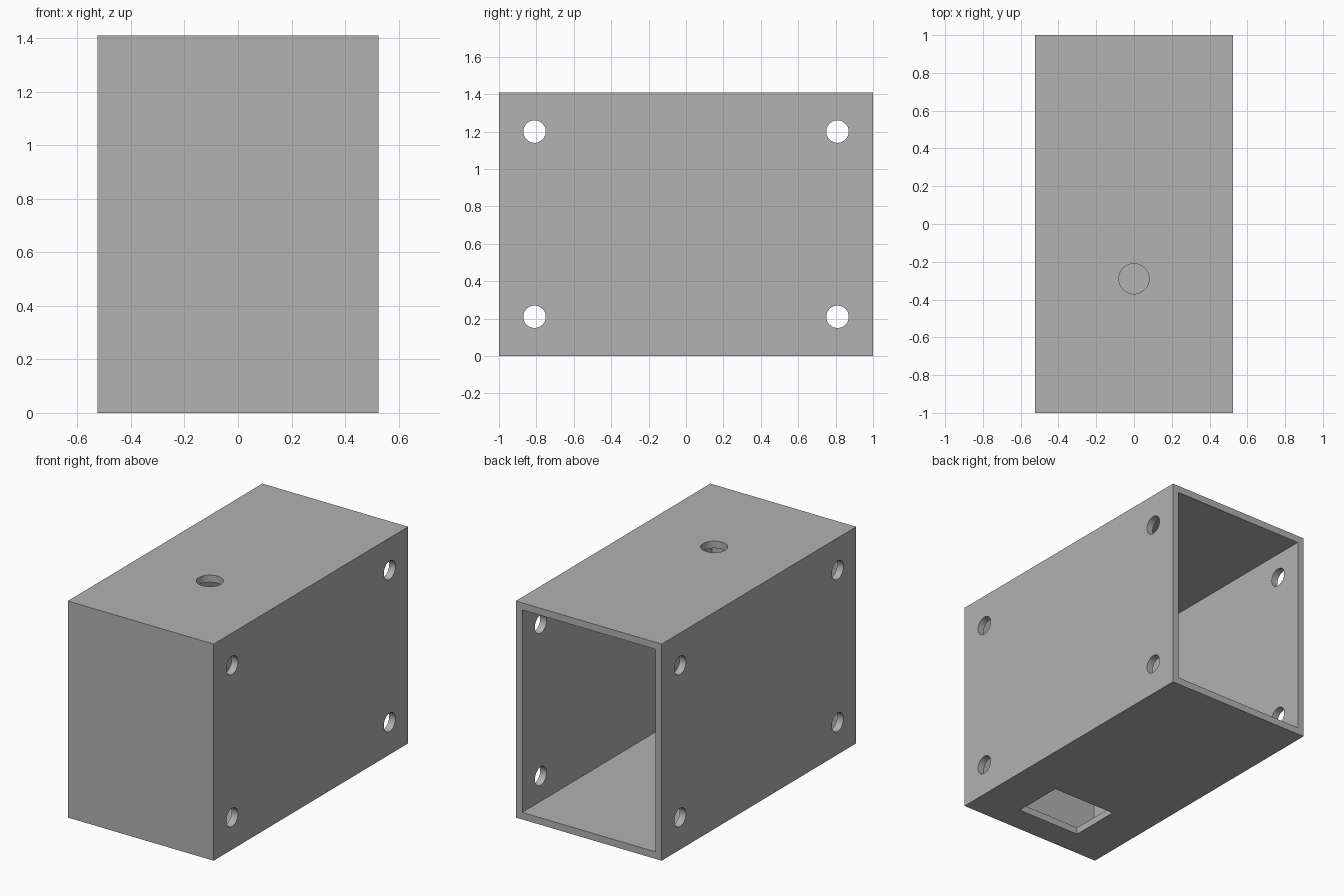
import bpy
import math

cube = bpy.data.objects.get("Cube")
if cube:
    bpy.data.objects.remove(cube, do_unlink=True)

W, L, H, T = 1.05, 2.0, 1.41, 0.046   # outer size and wall thickness

grey = bpy.data.materials.new("plain grey")
grey.use_nodes = True
colour = (0.445, 0.445, 0.445, 1)
grey.diffuse_color = colour
grey.node_tree.nodes["Principled BSDF"].inputs["Base Color"].default_value = colour


def box(name, x, y, z):
    """Box spanning the given (low, high) ranges."""
    bpy.ops.mesh.primitive_cube_add(size=1, location=[(a + b) / 2 for a, b in (x, y, z)])
    ob = bpy.context.object
    ob.name = name
    ob.scale = [b - a for a, b in (x, y, z)]
    bpy.ops.object.transform_apply(location=True, rotation=True, scale=True)
    ob.data.materials.append(grey)
    return ob


def drill(name, radius, depth, location, rotation=(0, 0, 0)):
    bpy.ops.mesh.primitive_cylinder_add(vertices=48, radius=radius, depth=depth,
                                        location=location, rotation=rotation)
    ob = bpy.context.object
    ob.name = name
    ob.data.materials.append(grey)
    return ob


# Outer block
housing = box("housing", (-W / 2, W / 2), (-L / 2, L / 2), (0, H))

# Cavity, open at the back
cutters = [box("cavity_cutter", (-W / 2 + T, W / 2 - T), (-L / 2 + T, L), (T, H - T))]

# Rectangular opening in the floor
cutters.append(box("floor_opening_cutter", (-0.23, 0.23), (-0.82, -0.48), (-T, 2 * T)))

# Round hole in the top
cutters.append(drill("top_hole_cutter", 0.08, 4 * T, (0, -0.29, H)))

# Four screw holes through both sides
for y in (-0.81, 0.81):
    for z in (0.21, 1.2):
        cutters.append(drill("side_hole_cutter", 0.06, W + 4 * T, (0, y, z),
                             (0, math.pi / 2, 0)))

# Cut each opening in turn
bpy.ops.object.select_all(action='DESELECT')
housing.select_set(True)
bpy.context.view_layer.objects.active = housing
for cutter in cutters:
    cutter.hide_render = True
    mod = housing.modifiers.new("cut", 'BOOLEAN')
    mod.operation = 'DIFFERENCE'
    mod.solver = 'EXACT'
    mod.object = cutter
    bpy.ops.object.modifier_apply(modifier=mod.name)
    bpy.data.objects.remove(cutter, do_unlink=True)

bpy.ops.object.shade_smooth_by_angle(angle=math.radians(30))
